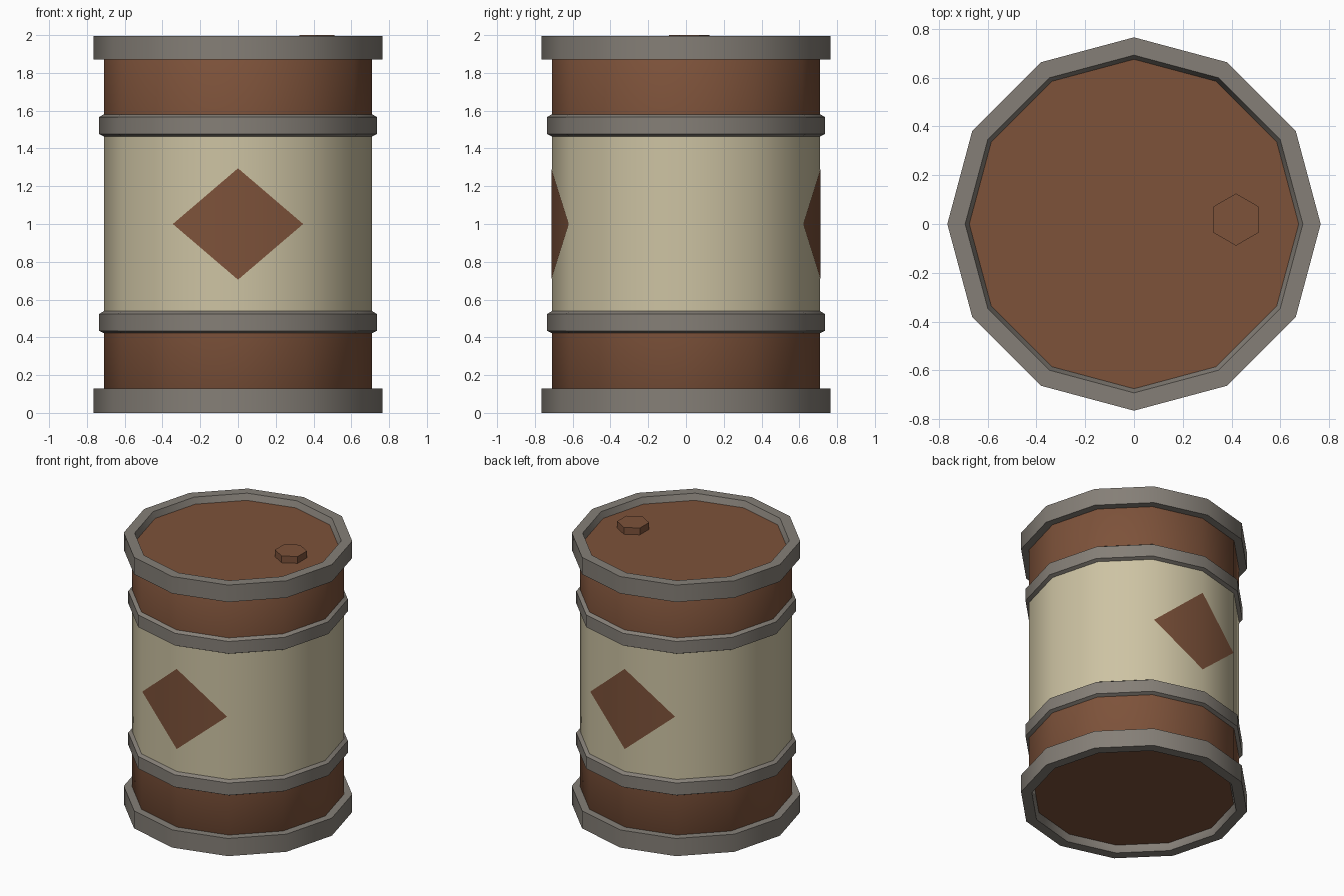
import bpy, bmesh, math

if "Cube" in bpy.data.objects:
    bpy.data.objects.remove(bpy.data.objects["Cube"])

SIDES = 12


def material(name, rgb):
    m = bpy.data.materials.new(name)
    m.diffuse_color = [(((c / 255) + 0.055) / 1.055) ** 2.4 for c in rgb] + [1]
    m.use_nodes = True
    m.node_tree.nodes["Principled BSDF"].inputs["Base Color"].default_value = m.diffuse_color
    return m


RUST = material("rust brown", (125, 82, 58))
CREAM = material("cream", (205, 195, 163))
STEEL = material("steel grey", (133, 127, 119))


def finish(name, bm, mats):
    me = bpy.data.meshes.new(name)
    bm.to_mesh(me)
    bm.free()
    for m in mats:
        me.materials.append(m)
    ob = bpy.data.objects.new(name, me)
    bpy.context.collection.objects.link(ob)
    bpy.ops.object.select_all(action='DESELECT')
    ob.select_set(True)
    bpy.context.view_layer.objects.active = ob
    bpy.ops.object.shade_smooth_by_angle(angle=math.radians(35))
    return ob


def lathe(name, profile, mats, closed=False, sides=SIDES, center=(0, 0), turn=0.0, rule=None):
    """Revolve (radius, z) points; open profiles are capped at both ends."""
    bm = bmesh.new()
    rings = [[bm.verts.new((center[0] + r * math.cos(turn + 2 * math.pi * i / sides),
                            center[1] + r * math.sin(turn + 2 * math.pi * i / sides), z))
              for i in range(sides)] for r, z in profile]
    pairs = list(zip(rings, rings[1:]))
    if closed:
        pairs.append((rings[-1], rings[0]))
    else:
        bm.faces.new(rings[0][::-1])
        bm.faces.new(rings[-1])
    for a, b in pairs:
        for i in range(sides):
            j = (i + 1) % sides
            bm.faces.new((a[i], a[j], b[j], b[i]))
    bmesh.ops.recalc_face_normals(bm, faces=bm.faces)
    if rule:
        for f in bm.faces:
            f.material_index = rule(f.calc_center_median())
    return finish(name, bm, mats)


# Drum body: brown ends with lids, cream middle
lathe("drum_body", [(0.68, 0.05), (0.71, 0.10), (0.71, 0.48), (0.71, 1.52), (0.71, 1.90), (0.68, 1.95)],
      [RUST, CREAM], rule=lambda c: int(0.6 < c.z < 1.4))

# Rims at both ends, with a slightly tapered inner wall
lathe("bottom_rim", [(0.765, 0), (0.765, 0.13), (0.70, 0.13), (0.675, 0.05), (0.692, 0)], [STEEL], True)
lathe("top_rim", [(0.765, 1.995), (0.765, 1.87), (0.70, 1.87), (0.675, 1.95), (0.692, 1.995)], [STEEL], True)

# Chamfered hoops
for label, z in (("lower", 0.48), ("upper", 1.522)):
    lathe(label + "_hoop", [(0.70, z - 0.063), (0.735, z - 0.046), (0.735, z + 0.044), (0.70, z + 0.065)],
          [STEEL], True)

# Hexagonal filler cap
lathe("filler_cap", [(0.107, 1.945), (0.107, 2.0)], [RUST], sides=6, center=(0.418, 0.018), turn=math.pi / 2)

# Painted diamonds, folded over the front and back corner of the drum
for label, s in (("front", -1), ("back", 1)):
    bm = bmesh.new()
    R, w, h = 0.713, 0.345, 0.295
    side_y = R - w * math.tan(math.radians(15))
    top, bottom = (bm.verts.new((0, s * R, 1 + d)) for d in (h, -h))
    for k in (-1, 1):
        tip = bm.verts.new((k * w, s * side_y, 1))
        f = bm.faces.new((top, bottom, tip))
        f.normal_update()
        if f.normal.y * s < 0:
            f.normal_flip()
    finish(label + "_diamond", bm, [RUST])
